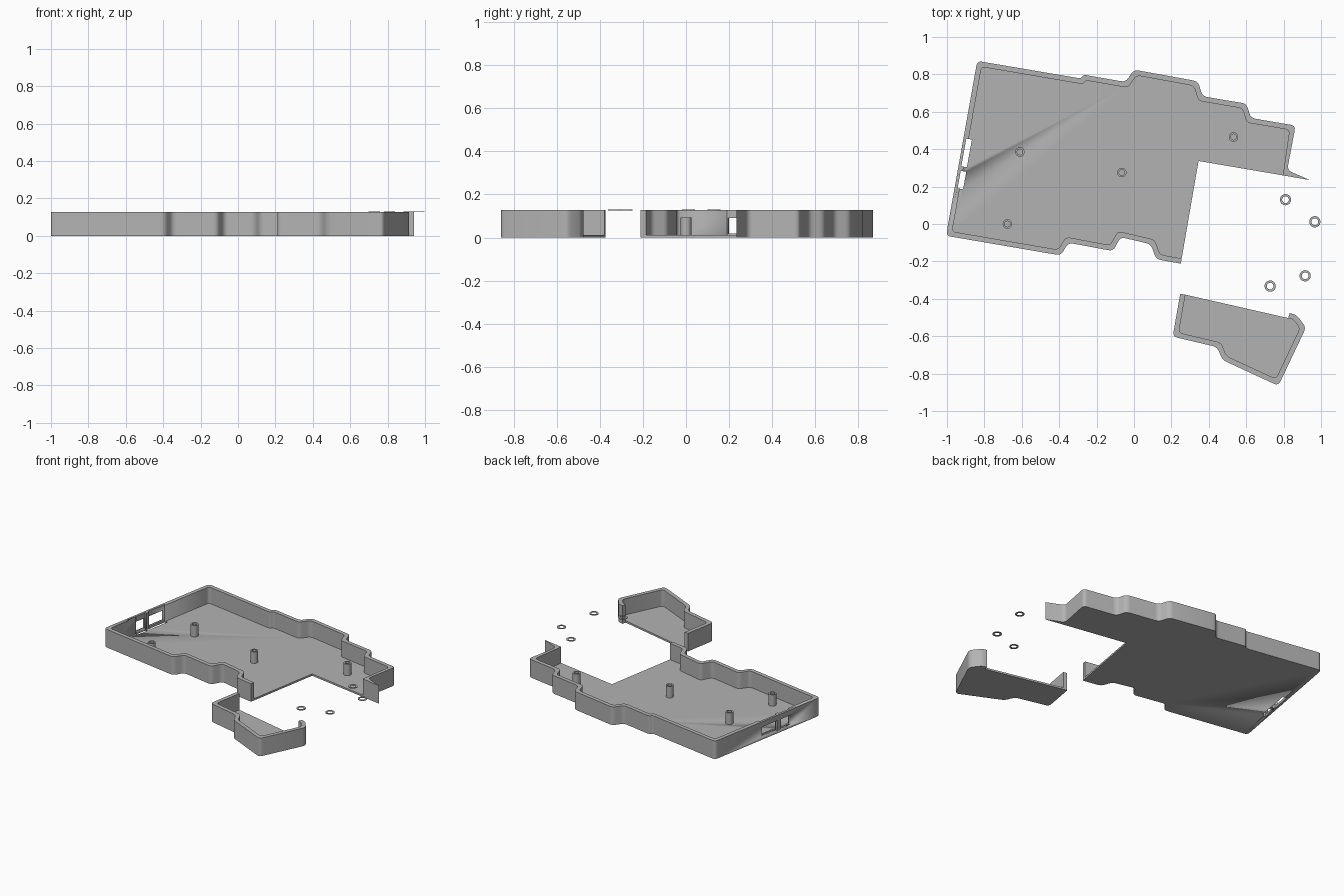
import bpy, bmesh, math
from mathutils import Vector

cube = bpy.data.objects.get("Cube")
if cube:
    bpy.data.objects.remove(cube)

HEIGHT, FLOOR, WALL = 0.128, 0.013, 0.028

grey = bpy.data.materials.new("plain grey")
grey.use_nodes = True
COLOR = (0.45, 0.45, 0.45, 1)
grey.diffuse_color = COLOR
grey.node_tree.nodes["Principled BSDF"].inputs["Base Color"].default_value = COLOR


def finish(bm, name):
    bmesh.ops.recalc_face_normals(bm, faces=bm.faces)
    mesh = bpy.data.meshes.new(name)
    bm.to_mesh(mesh)
    bm.free()
    ob = bpy.data.objects.new(name, mesh)
    bpy.context.collection.objects.link(ob)
    mesh.materials.append(grey)
    bpy.ops.object.select_all(action="DESELECT")
    ob.select_set(True)
    bpy.context.view_layer.objects.active = ob
    bpy.ops.object.shade_smooth_by_angle(angle=math.radians(30))
    return ob


def prism(name, outline, z0, z1):
    bm = bmesh.new()
    face = bm.faces.new([bm.verts.new((p[0], p[1], z0)) for p in outline])
    ext = bmesh.ops.extrude_face_region(bm, geom=[face])
    verts = [g for g in ext["geom"] if isinstance(g, bmesh.types.BMVert)]
    bmesh.ops.translate(bm, vec=(0, 0, z1 - z0), verts=verts)
    return finish(bm, name)


def inset(path, dist):
    """Mitred copy of an open clockwise path, moved to its right."""
    result = []
    for i, p in enumerate(path):
        dirs = []
        if i > 0:
            dirs.append((p - path[i - 1]).normalized())
        if i < len(path) - 1:
            dirs.append((path[i + 1] - p).normalized())
        normals = [Vector((d.y, -d.x)) for d in dirs]
        mid = sum(normals, Vector((0, 0))).normalized()
        result.append(p + mid * dist / mid.dot(normals[0]))
    return result


def rounded(path, radius, steps=4):
    """Replace inner corners of an open path with small curves."""
    result = [path[0]]
    for a, b, c in zip(path, path[1:], path[2:]):
        r = min(radius, (a - b).length * 0.45, (c - b).length * 0.45)
        p, q = b + (a - b).normalized() * r, b + (c - b).normalized() * r
        for k in range(steps + 1):
            t = k / steps
            result.append(p * (1 - t) ** 2 + b * 2 * t * (1 - t) + q * t ** 2)
    return result + [path[-1]]


def tray(name, points, inner_end, cut_corner=()):
    """Open tray section: a wall along the path and a floor up to the cut."""
    path = [Vector(p) for p in points]
    inner = inset(path, WALL)
    if len(inner_end) == 2:
        inner[-1] = Vector(inner_end)
    else:
        inner[-2:] = [Vector(inner_end)]
    outer, inner = rounded(path, 0.026), rounded(inner, 0.022)
    wall = prism(name + "_wall", outer + inner[::-1], 0, HEIGHT)
    floor = prism(name + "_floor", inner + [Vector(p) for p in cut_corner], 0, FLOOR)
    return wall, floor


# Large tray, clockwise from the front cut to the pointed fin
main_path = [(0.25, -0.212), (0.118, -0.188), (0.09, -0.108), (-0.072, -0.07),
             (-0.112, -0.145), (-0.35, -0.1), (-0.392, -0.168), (-1.005, -0.063),
             (-0.838, 0.872), (-0.285, 0.778), (-0.268, 0.798), (-0.045, 0.759),
             (0.0, 0.825), (0.342, 0.763), (0.366, 0.683), (0.602, 0.643),
             (0.624, 0.567), (0.864, 0.526), (0.819, 0.288), (0.94, 0.235)]
main = [Vector(p) for p in main_path]
main_inner = inset(main[:-1], WALL)
main_inner[-1] = Vector((0.796, 0.26))
outer, inner = rounded(main, 0.026), rounded(main_inner, 0.022)
main_wall = prism("large_tray_wall", outer + inner[::-1], 0, HEIGHT)
main_floor = prism("large_tray_floor", inner + [Vector((0.345, 0.337))], 0, FLOOR)

# Small tray, clockwise from its right cut end to its left cut end
tray("small_tray",
     [(0.832, -0.476), (0.868, -0.486), (0.92, -0.553), (0.772, -0.865),
      (0.473, -0.727), (0.445, -0.658), (0.207, -0.602), (0.247, -0.373)],
     (0.275, -0.378))


# Connector pockets and windows in the left-hand wall
def cutter(name, x, y, width, length, z0, z1):
    ob = prism(name, [(-width / 2, -length / 2), (width / 2, -length / 2),
                      (width / 2, length / 2), (-width / 2, length / 2)], z0, z1)
    ob.location = (x, y, 0)
    ob.rotation_euler.z = math.radians(-10.3)
    ob.hide_render = True
    return ob


cutters = []
for label, x, y, length in (("wide", -0.895, 0.38, 0.15), ("narrow", -0.92, 0.235, 0.095)):
    cutters.append(cutter(label + "_pocket_cutter", x, y, 0.03, length, -0.1, 0.3))
    cutters.append(cutter(label + "_window_cutter", x, y, 0.1, length - 0.01, 0.018, 0.09))
for ob in (main_wall, main_floor):
    for tool in cutters:
        mod = ob.modifiers.new(tool.name, "BOOLEAN")
        mod.object, mod.operation, mod.solver = tool, "DIFFERENCE", "EXACT"
    bpy.context.view_layer.update()
    result = bpy.data.meshes.new_from_object(ob.evaluated_get(bpy.context.evaluated_depsgraph_get()))
    ob.modifiers.clear()
    ob.data = result
for tool in cutters:
    bpy.data.objects.remove(tool)


# Hollow posts and loose washers
def ring(name, x, y, r_out, r_in, z0, z1, sides=32):
    bm = bmesh.new()
    loops = []
    for r, z in ((r_out, z0), (r_out, z1), (r_in, z1), (r_in, z0)):
        loops.append([bm.verts.new((x + r * math.cos(math.tau * k / sides),
                                    y + r * math.sin(math.tau * k / sides), z))
                      for k in range(sides)])
    for a, b in zip(loops, loops[1:] + loops[:1]):
        for k in range(sides):
            n = (k + 1) % sides
            bm.faces.new((a[k], a[n], b[n], b[k]))
    return finish(bm, name)


for i, (x, y) in enumerate([(-0.61, 0.385), (-0.065, 0.275), (0.532, 0.465), (-0.677, 0.0)]):
    ring(f"post_{i + 1}", x, y, 0.025, 0.015, FLOOR - 0.003, 0.094)
for i, (x, y) in enumerate([(0.81, 0.13), (0.967, 0.012), (0.915, -0.277), (0.728, -0.332)]):
    ring(f"washer_{i + 1}", x, y, 0.03, 0.018, HEIGHT - 0.002, HEIGHT + 0.002)
